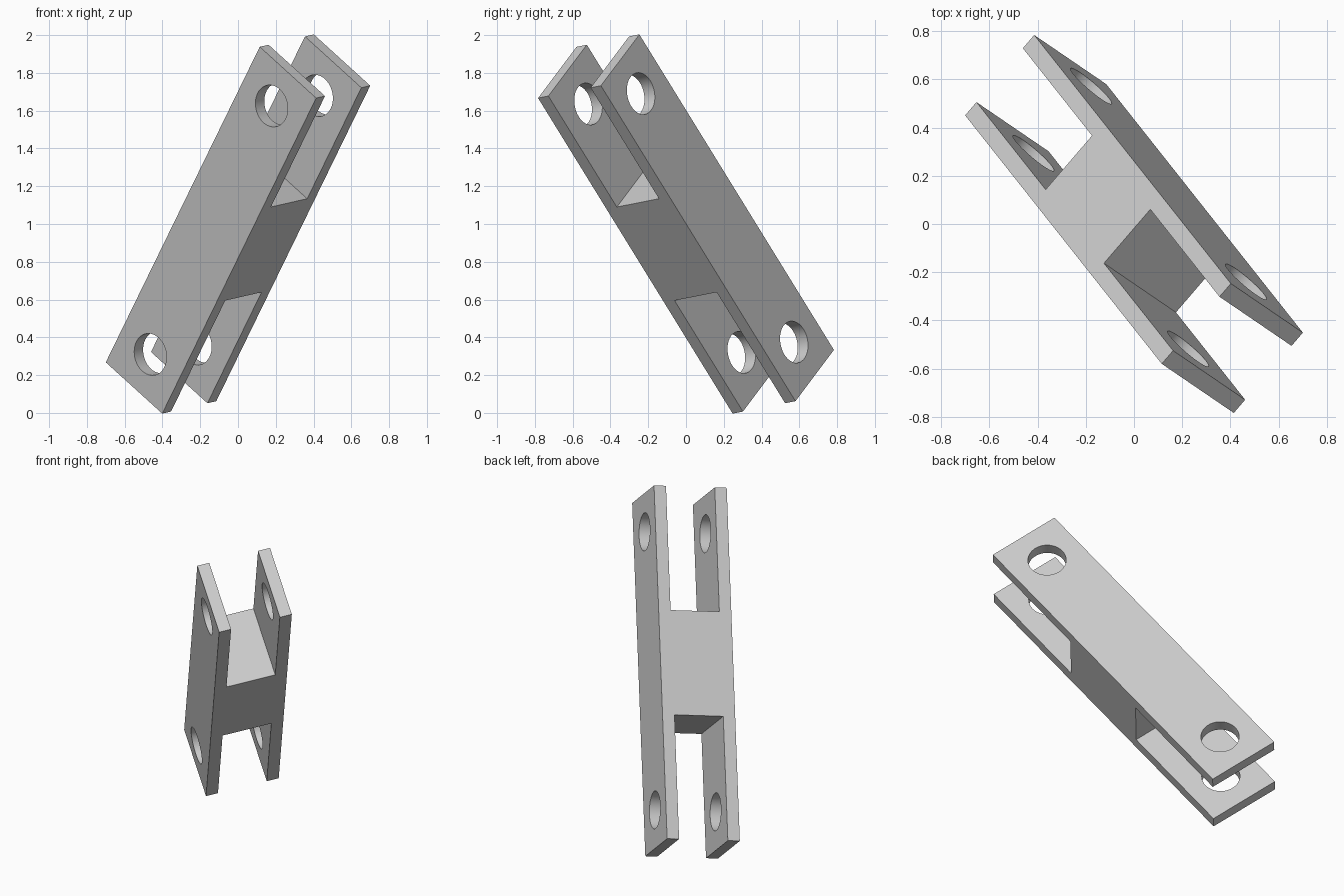
import bpy
import bmesh
from math import cos, sin, tau, radians
from mathutils import Matrix, Vector

cube = bpy.data.objects.get("Cube")
if cube:
    bpy.data.objects.remove(cube, do_unlink=True)

LENGTH, WIDTH, DEPTH, PLATE = 2.125, 0.452, 0.444, 0.073
WEB_LENGTH, HOLE_RADIUS, HOLE_SIDES = 0.63, 0.112, 48

# Tilted frame: y runs along the link, z goes through the plates
along = Vector((0.3835, -0.4847, 0.786)).normalized()
through = Vector((0.645, 0.749, 0.148))
through = (through - along * through.dot(along)).normalized()
across = along.cross(through)
tilt = Matrix((across, along, through)).transposed().to_4x4()
frame = Matrix.Translation((0, 0, 1)) @ tilt

metal = bpy.data.materials.new("plain grey")
metal.use_nodes = True
grey = (0.6, 0.6, 0.6, 1)
metal.diffuse_color = grey
metal.node_tree.nodes["Principled BSDF"].inputs["Base Color"].default_value = grey


def add_loop(curve, points):
    spline = curve.splines.new("POLY")
    spline.points.add(len(points) - 1)
    for point, (x, y) in zip(spline.points, points):
        point.co = (x, y, 0, 1)
    spline.use_cyclic_u = True


def rectangle(width, length):
    return [(sx * width / 2, sy * length / 2)
            for sx, sy in ((-1, -1), (1, -1), (1, 1), (-1, 1))]


def circle(y):
    return [(HOLE_RADIUS * cos(tau * i / HOLE_SIDES),
             y + HOLE_RADIUS * sin(tau * i / HOLE_SIDES))
            for i in range(HOLE_SIDES)]


def extruded_part(name, loops, thickness, offset):
    curve = bpy.data.curves.new(name, "CURVE")
    curve.dimensions = "2D"
    curve.fill_mode = "BOTH"
    curve.extrude = thickness / 2
    for loop in loops:
        add_loop(curve, loop)
    part = bpy.data.objects.new(name, curve)
    bpy.context.collection.objects.link(part)
    part.matrix_world = frame @ Matrix.Translation((0, 0, offset))
    bpy.ops.object.select_all(action="DESELECT")
    part.select_set(True)
    bpy.context.view_layer.objects.active = part
    bpy.ops.object.convert(target="MESH")
    part = bpy.context.object
    part.name = name
    # Weld the caps to the sides
    bm = bmesh.new()
    bm.from_mesh(part.data)
    bmesh.ops.remove_doubles(bm, verts=bm.verts, dist=0.0001)
    bmesh.ops.recalc_face_normals(bm, faces=bm.faces)
    bm.to_mesh(part.data)
    bm.free()
    part.data.materials.clear()
    part.data.materials.append(metal)
    bpy.ops.object.shade_smooth_by_angle(angle=radians(30))


# Side plates, each with a pin hole near both ends
hole_y = (LENGTH - WIDTH) / 2
plate_loops = [rectangle(WIDTH, LENGTH), circle(hole_y), circle(-hole_y)]
for name, side in (("front_plate", -1), ("back_plate", 1)):
    extruded_part(name, plate_loops, PLATE, side * (DEPTH - PLATE) / 2)

# Solid block joining the plates
extruded_part("centre_block", [rectangle(WIDTH, WEB_LENGTH)], DEPTH - 2 * PLATE, 0)
